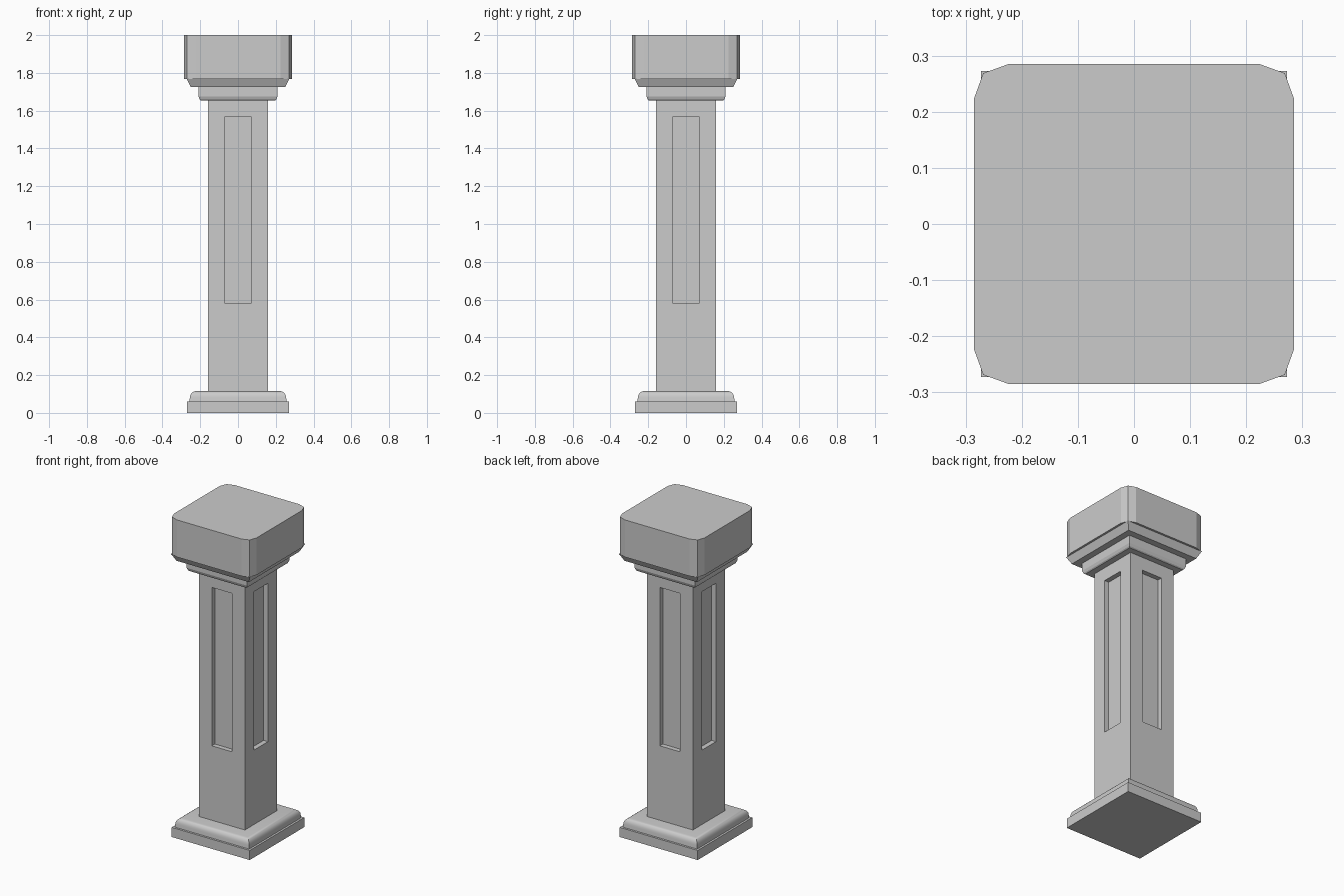
import bpy, bmesh, math

if "Cube" in bpy.data.objects:
    bpy.data.objects.remove(bpy.data.objects["Cube"])


def finish(bm, name, smooth=False):
    bmesh.ops.recalc_face_normals(bm, faces=bm.faces)
    mesh = bpy.data.meshes.new(name)
    bm.to_mesh(mesh)
    bm.free()
    obj = bpy.data.objects.new(name, mesh)
    bpy.context.collection.objects.link(obj)
    if smooth:
        bpy.context.view_layer.objects.active = obj
        obj.select_set(True)
        bpy.ops.object.shade_smooth_by_angle(angle=math.radians(35))
        obj.select_set(False)
    return obj


def square_loft(profile, section=((-1, -1), (1, -1), (1, 1), (-1, 1))):
    """Stack scaled copies of a section along (half_width, z) and cap the ends."""
    bm = bmesh.new()
    rings = [[bm.verts.new((x * w, y * w, z)) for x, y in section] for w, z in profile]
    n = len(section)
    for low, high in zip(rings, rings[1:]):
        for i in range(n):
            j = (i + 1) % n
            bm.faces.new((low[i], low[j], high[j], high[i]))
    bm.faces.new(rings[0][::-1])
    bm.faces.new(rings[-1])
    return bm


# Base: square plinth and rounded moulding
finish(square_loft([(0.27, 0), (0.27, 0.06)]), "plinth")
arc = [(0.225 + 0.03 * math.cos(a), 0.08 + 0.035 * math.sin(a))
       for a in (math.pi / 2 * i / 5 for i in range(6))]
finish(square_loft([(0.257, 0.06)] + arc), "base_moulding", smooth=True)

# Shaft with a recessed panel on each side
PANEL_X, PANEL_LOW, PANEL_HIGH, DEPTH = 0.07, 0.58, 1.57, 0.03
bm = square_loft([(0.158, 0.11), (0.158, 1.66)])
cuts = [((s * PANEL_X, 0, 0), (1, 0, 0)) for s in (-1, 1)]
cuts += [((0, s * PANEL_X, 0), (0, 1, 0)) for s in (-1, 1)]
cuts += [((0, 0, z), (0, 0, 1)) for z in (PANEL_LOW, PANEL_HIGH)]
for point, normal in cuts:
    bmesh.ops.bisect_plane(bm, geom=bm.verts[:] + bm.edges[:] + bm.faces[:],
                           plane_co=point, plane_no=normal)
bm.normal_update()
panels = []
for f in bm.faces:
    c = f.calc_center_median()
    if (abs(f.normal.z) < 0.5 and min(abs(c.x), abs(c.y)) < 0.01
            and PANEL_LOW < c.z < PANEL_HIGH):
        panels.append(f)
bmesh.ops.inset_individual(bm, faces=panels, thickness=0, depth=-DEPTH)
finish(bm, "shaft")

# Collar and flared neck under the cap
finish(square_loft([(0.196, 1.653), (0.203, 1.659), (0.209, 1.675), (0.209, 1.726)]), "collar")
finish(square_loft([(0.25, 1.724), (0.273, 1.77)]), "cap_neck")

# Cap block with two-segment bevelled corners
corner = [(1, 0.785), (0.943, 0.943), (0.785, 1)]
section = []
for k in range(4):
    for x, y in corner:
        for _ in range(k):
            x, y = -y, x
        section.append((x, y))
finish(square_loft([(0.285, 1.768), (0.285, 2.0)], section), "cap_block")
